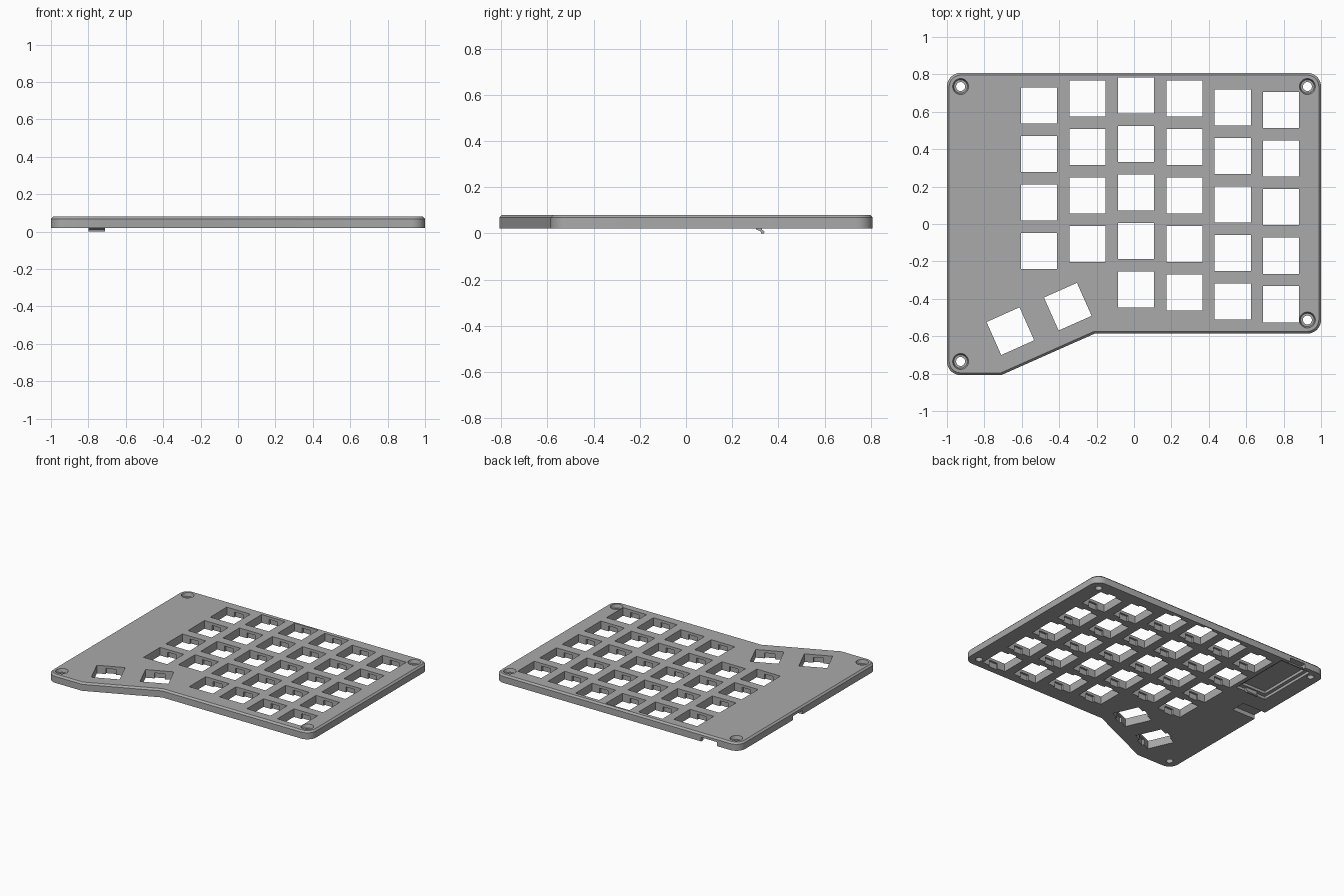
import bpy, bmesh
from math import cos, sin, pi, radians
from mathutils import Matrix, Vector

cube = bpy.data.objects.get("Cube")
if cube:
    bpy.data.objects.remove(cube)

grey = bpy.data.materials.new("plain grey")
grey.use_nodes = True
grey.diffuse_color = (0.4, 0.4, 0.4, 1)
grey.node_tree.nodes["Principled BSDF"].inputs["Base Color"].default_value = (0.4, 0.4, 0.4, 1)

BOTTOM, TOP = 0.02, 0.08
KEY, PITCH = 0.193, 0.2595


def make_object(name, bm):
    bmesh.ops.recalc_face_normals(bm, faces=bm.faces)
    mesh = bpy.data.meshes.new(name)
    bm.to_mesh(mesh)
    bm.free()
    mesh.materials.append(grey)
    obj = bpy.data.objects.new(name, mesh)
    bpy.context.collection.objects.link(obj)
    return obj


def add_box(bm, x, y, z, width, depth, height, angle=0):
    matrix = (Matrix.Translation((x, y, z)) @ Matrix.Rotation(angle, 4, 'Z')
              @ Matrix.Diagonal((width, depth, height, 1)))
    bmesh.ops.create_cube(bm, size=1, matrix=matrix)


def add_span(bm, x0, x1, y0, y1, z0, z1):
    add_box(bm, (x0 + x1) / 2, (y0 + y1) / 2, (z0 + z1) / 2, x1 - x0, y1 - y0, z1 - z0)


def add_cone(bm, x, y, z0, z1, r0, r1):
    bmesh.ops.create_cone(bm, cap_ends=True, segments=32, radius1=r0, radius2=r1,
                          depth=z1 - z0, matrix=Matrix.Translation((x, y, (z0 + z1) / 2)))


def cut(target, name, bm):
    cutter = make_object(name, bm)
    cutter.hide_render = True
    mod = target.modifiers.new(name, 'BOOLEAN')
    mod.operation, mod.solver, mod.object = 'DIFFERENCE', 'EXACT', cutter
    return cutter


# Plate outline: three screw corners, one kinked lower edge
screws = [(0.927, 0.735), (-0.927, 0.735), (-0.927, -0.735), (0.927, -0.513)]
R = 0.073


def corner(centre, start):
    return [(centre[0] + R * cos(start + a * pi / 16), centre[1] + R * sin(start + a * pi / 16))
            for a in range(9)]


outline = corner(screws[0], 0) + corner(screws[1], pi / 2) + corner(screws[2], pi)
outline += [(-0.71, -0.808), (-0.21, -0.586)] + corner(screws[3], 1.5 * pi)

# Plate body with a chamfered top rim
bm = bmesh.new()
face = bm.faces.new([bm.verts.new((x, y, BOTTOM)) for x, y in outline])
extruded = bmesh.ops.extrude_face_region(bm, geom=[face])["geom"]
bmesh.ops.translate(bm, vec=(0, 0, TOP - BOTTOM),
                    verts=[g for g in extruded if isinstance(g, bmesh.types.BMVert)])
rim = [e for e in bm.edges if all(v.co.z > TOP - 0.001 for v in e.verts)]
bmesh.ops.bevel(bm, geom=rim, offset=0.012, segments=1, affect='EDGES')
plate = make_object("switch_plate", bm)

# Key positions: staggered columns, then two turned thumb keys
keys = []
columns = [(0.634, 4), (0.672, 4), (0.687, 5), (0.672, 5), (0.623, 5), (0.609, 5)]
for i, (top_y, count) in enumerate(columns):
    keys += [(-0.507 + i * 0.2588, top_y - row * PITCH, 0) for row in range(count)]
keys += [(-0.661, -0.573, radians(24)), (-0.354, -0.442, radians(24))]

# Square openings, and clip notches under the top skin
openings, notches = bmesh.new(), bmesh.new()
for x, y, angle in keys:
    add_box(openings, x, y, 0.05, KEY, KEY, 0.2, angle)
    add_box(notches, x, y, 0.03, 0.07, KEY + 0.03, 0.06, angle)

# Screw holes and their tapered counterbores
holes, bores = bmesh.new(), bmesh.new()
for x, y in screws:
    add_cone(holes, x, y, -0.05, 0.15, 0.024, 0.024)
    add_cone(bores, x, y, 0.055, TOP + 0.005, 0.036, 0.044)

# Underside: controller pocket, deeper well, and side jack pocket
pocket, well = bmesh.new(), bmesh.new()
add_span(pocket, -0.885, -0.635, 0.31, 0.78, 0, 0.04)
add_span(pocket, -1.05, -0.81, 0.065, 0.175, 0, 0.05)
add_span(well, -0.86, -0.66, 0.34, 0.75, 0, 0.06)
add_span(well, -0.82, -0.69, 0.76, 0.85, 0, 0.05)

cutters = [cut(plate, "key_cutter", openings), cut(plate, "notch_cutter", notches),
           cut(plate, "hole_cutter", holes), cut(plate, "bore_cutter", bores),
           cut(plate, "pocket_cutter", pocket), cut(plate, "well_cutter", well)]
bpy.context.view_layer.update()
result = bpy.data.meshes.new_from_object(
    plate.evaluated_get(bpy.context.evaluated_depsgraph_get()))
plate.modifiers.clear()
plate.data = result
for c in cutters:
    bpy.data.objects.remove(c)

# Snap clip hooking over the pocket edge
profile = [(0.3, 0.03), (0.305, 0.016), (0.322, 0.01), (0.325, 0), (0.338, 0),
           (0.34, 0.008), (0.328, 0.015), (0.328, 0.045), (0.3, 0.045)]
bm = bmesh.new()
face = bm.faces.new([bm.verts.new((-0.8, y, z)) for y, z in profile])
extruded = bmesh.ops.extrude_face_region(bm, geom=[face])["geom"]
bmesh.ops.translate(bm, vec=Vector((0.09, 0, 0)),
                    verts=[g for g in extruded if isinstance(g, bmesh.types.BMVert)])
make_object("controller_clip", bm)

# Smooth the rounded corners, keep the cut edges crisp
bpy.ops.object.select_all(action='DESELECT')
plate.select_set(True)
bpy.context.view_layer.objects.active = plate
bpy.ops.object.shade_smooth_by_angle(angle=radians(25))
